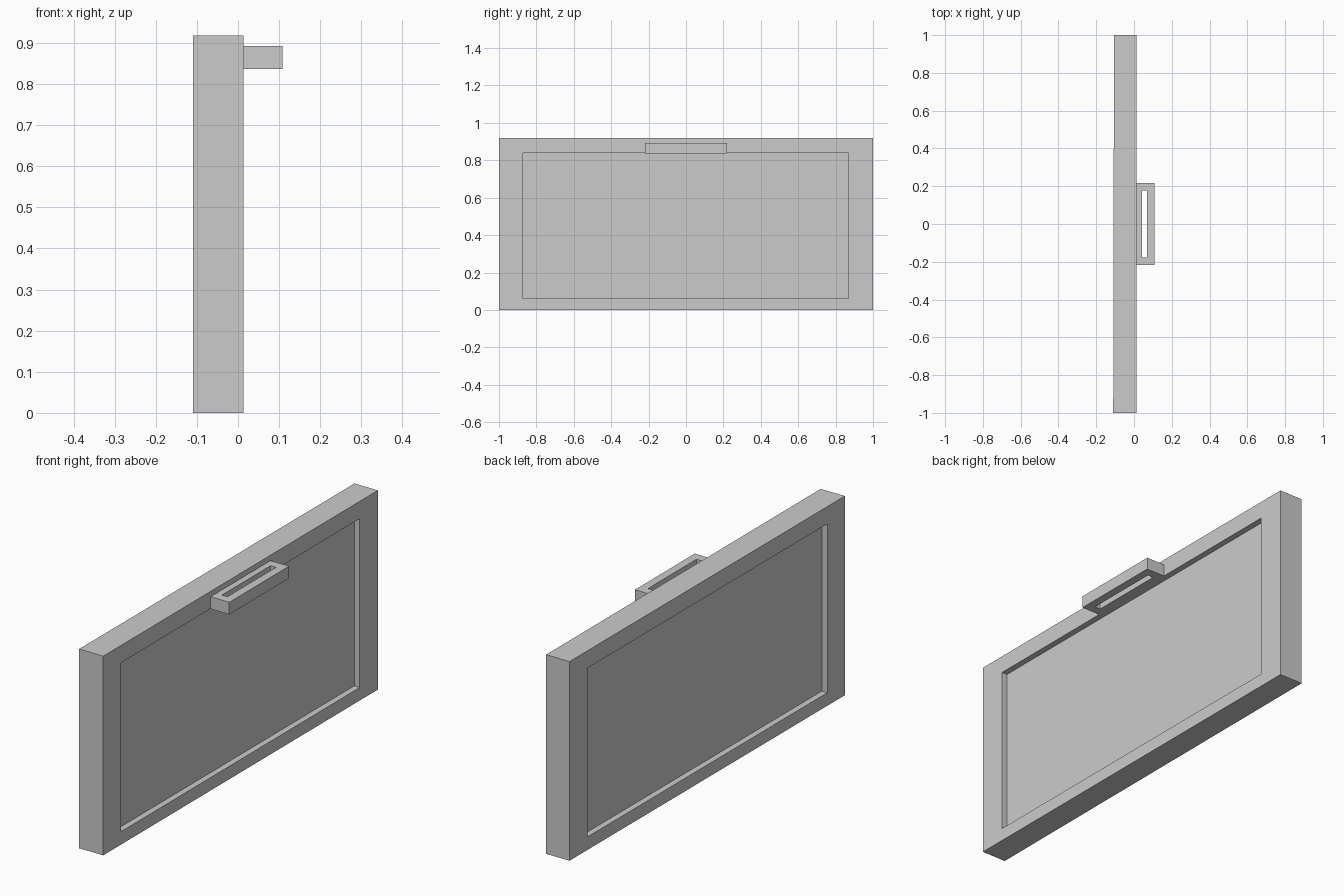
import bpy
import bmesh

if "Cube" in bpy.data.objects:
    bpy.data.objects.remove(bpy.data.objects["Cube"])


def loft(name, rings, closed=False):
    """Skin a sequence of four-point rings; cap the ends unless closed."""
    bm = bmesh.new()
    loops = [[bm.verts.new(p) for p in ring] for ring in rings]
    pairs = list(zip(loops, loops[1:]))
    if closed:
        pairs.append((loops[-1], loops[0]))
    else:
        bm.faces.new(loops[0])
        bm.faces.new(loops[-1])
    for a, b in pairs:
        for i in range(4):
            j = (i + 1) % 4
            bm.faces.new((a[i], a[j], b[j], b[i]))
    bmesh.ops.recalc_face_normals(bm, faces=bm.faces)
    mesh = bpy.data.meshes.new(name)
    bm.to_mesh(mesh)
    bm.free()
    obj = bpy.data.objects.new(name, mesh)
    bpy.context.collection.objects.link(obj)
    return obj


def rect(a0, a1, b0, b1):
    return [(a0, b0), (a1, b0), (a1, b1), (a0, b1)]


# Drawer front: slab with a recessed panel on both faces
FRONT, BACK, DEPTH = 0.013, -0.108, 0.028
outer = rect(-1.0, 1.0, 0.0, 0.918)
inner = rect(-0.872, 0.868, 0.06, 0.838)


def upright(x, outline, skew=0.0):
    return [(x + skew * y, y, z) for y, z in outline]


loft("drawer_front", [
    upright(BACK + DEPTH, inner, 0.002),
    upright(BACK, inner, 0.002),
    upright(BACK, outer, 0.002),
    upright(FRONT, outer),
    upright(FRONT, inner),
    upright(FRONT - DEPTH, inner),
])

# Handle: flat rectangular loop with a vertical slot
grip = rect(FRONT, 0.108, -0.218, 0.218)
slot = rect(0.042, 0.070, -0.177, 0.177)
LOW, HIGH = 0.837, 0.893
loft("handle", [[(x, y, z) for x, y in outline] for outline, z in
                ((grip, LOW), (grip, HIGH), (slot, HIGH), (slot, LOW))],
     closed=True)
